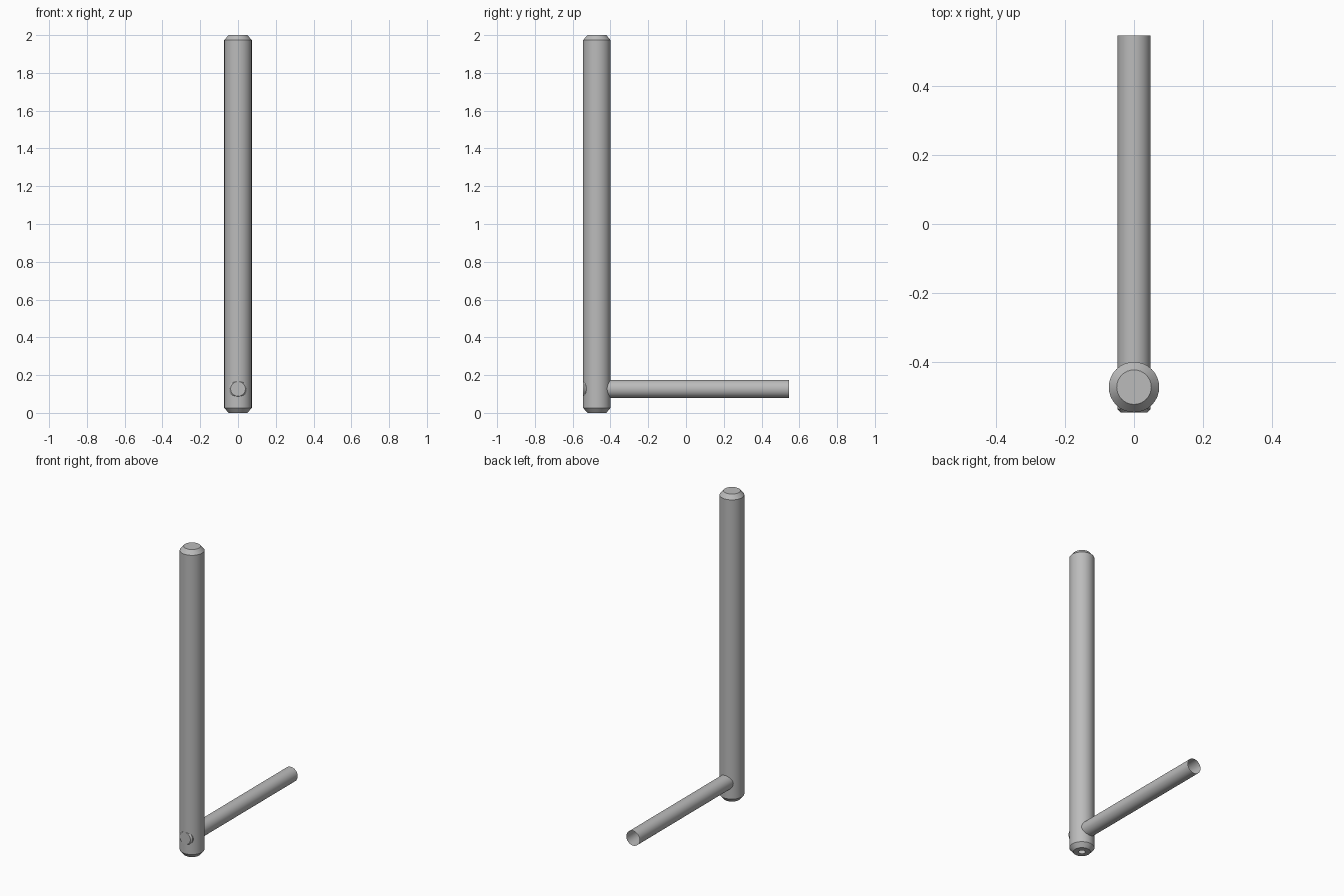
import bpy, bmesh, math
from mathutils import Matrix

cube = bpy.data.objects.get("Cube")
if cube:
    bpy.data.objects.remove(cube)

SIDES = 32
POST_Y = -0.472

grey = bpy.data.materials.new("metal grey")
grey.use_nodes = True
grey.diffuse_color = (0.5, 0.5, 0.5, 1)
grey.node_tree.nodes["Principled BSDF"].inputs["Base Color"].default_value = (0.5, 0.5, 0.5, 1)


def lathe(name, profile, matrix, cap_end):
    """Spin (radius, height) points around z; optionally close the last ring."""
    bm = bmesh.new()
    rings = []
    for r, h in profile:
        rings.append([bm.verts.new((r * math.cos(a), r * math.sin(a), h))
                      for a in (2 * math.pi * i / SIDES for i in range(SIDES))])
    for low, high in zip(rings, rings[1:]):
        for i in range(SIDES):
            j = (i + 1) % SIDES
            bm.faces.new((low[i], low[j], high[j], high[i]))
    if cap_end:
        bm.faces.new(rings[-1])
    bm.transform(matrix)
    mesh = bpy.data.meshes.new(name)
    bm.to_mesh(mesh)
    bm.free()
    mesh.materials.append(grey)
    obj = bpy.data.objects.new(name, mesh)
    bpy.context.collection.objects.link(obj)
    bpy.ops.object.select_all(action='DESELECT')
    obj.select_set(True)
    bpy.context.view_layer.objects.active = obj
    bpy.ops.object.shade_smooth_by_angle(angle=math.radians(30))
    return obj


# Upright post: bevelled ends, small drain hole in the underside
lathe("upright_post",
      [(0.018, 0), (0.05, 0), (0.073, 0.027), (0.073, 1.973), (0.05, 2)],
      Matrix.Translation((0, POST_Y, 0)), True)

# Cross tube: open at the back, bevelled closed nose poking through the front
lathe("cross_tube",
      [(0.048, -0.545), (0.048, 0.535), (0.039, 0.545)],
      Matrix.Translation((0, 0, 0.127)) @ Matrix.Rotation(math.pi / 2, 4, 'X'), True)
